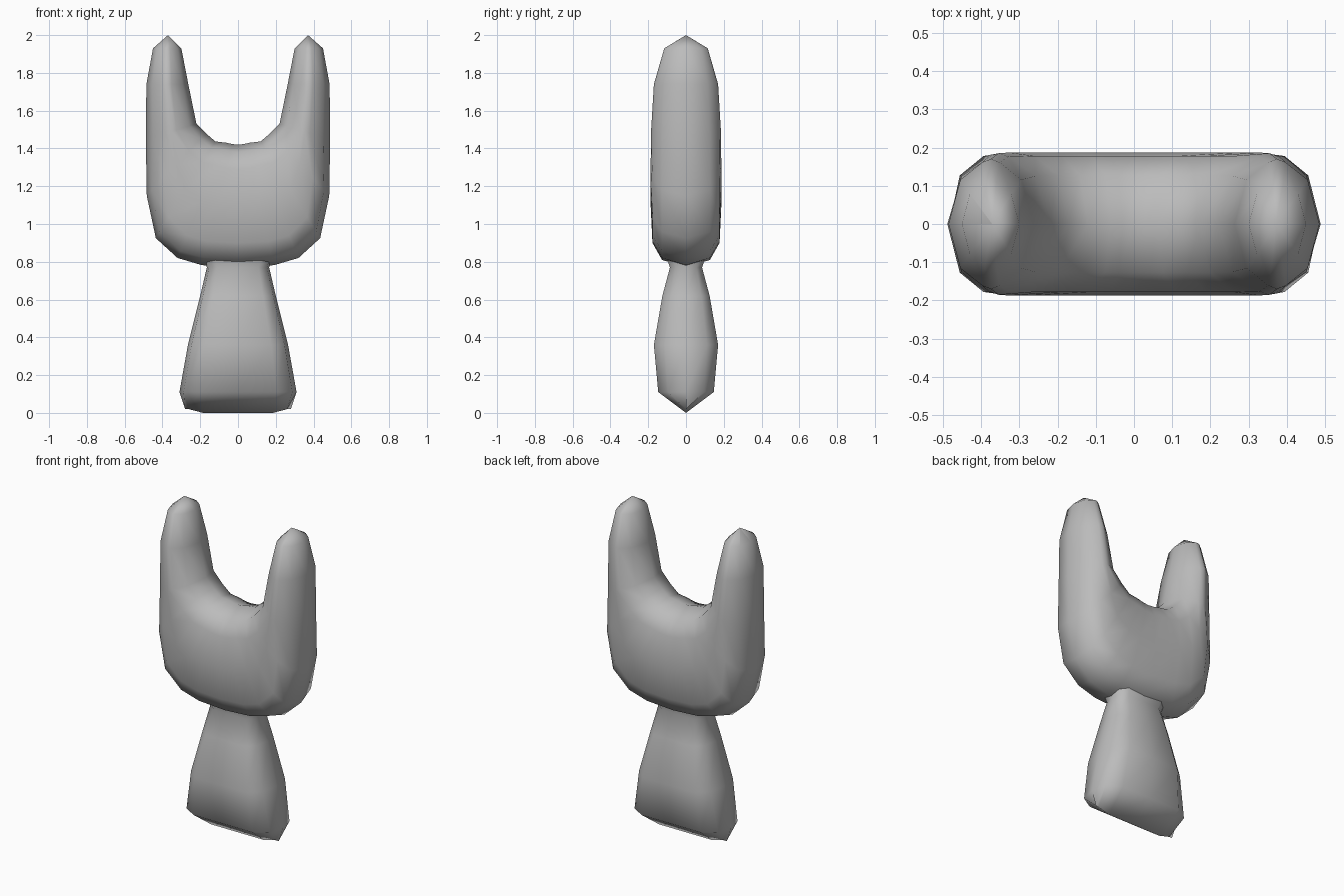
import bpy, bmesh
from mathutils import Vector

default = bpy.data.objects.get("Cube")
if default:
    bpy.data.objects.remove(default, do_unlink=True)

grey = bpy.data.materials.new("plain grey")
grey.use_nodes = True
colour = (0.5, 0.5, 0.5, 1)
grey.diffuse_color = colour
grey.node_tree.nodes["Principled BSDF"].inputs["Base Color"].default_value = colour


def loft(name, rings):
    """Skin closed rings of equal length into one smooth part."""
    bm = bmesh.new()
    rows = [[bm.verts.new(p) for p in ring] for ring in rings]
    n = len(rows[0])
    for a, b in zip(rows, rows[1:]):
        for i in range(n):
            j = (i + 1) % n
            bm.faces.new((a[i], a[j], b[j], b[i]))
    bmesh.ops.remove_doubles(bm, verts=bm.verts, dist=0.0005)
    bmesh.ops.recalc_face_normals(bm, faces=bm.faces)
    for f in bm.faces:
        f.smooth = True
    mesh = bpy.data.meshes.new(name)
    bm.to_mesh(mesh)
    bm.free()
    mesh.materials.append(grey)
    obj = bpy.data.objects.new(name, mesh)
    bpy.context.scene.collection.objects.link(obj)
    return obj


def fork_ring(outer, inner, depth):
    """Rounded section across the fork, from its outer to its inner edge."""
    outer, inner = Vector((outer[0], 0, outer[1])), Vector((inner[0], 0, inner[1]))
    width = (inner - outer).length
    a, b = min(0.04, 0.14 * width), min(0.13, 0.4 * width)
    half = [(a, 0.68), (b, 0.95), (width / 2, 1), (width - b, 0.95), (width - a, 0.68)]
    section = [(0, 0)] + half + [(width, 0)] + [(s, -d) for s, d in reversed(half)]
    along = (inner - outer).normalized()
    return [outer + along * s + Vector((0, d * depth, 0)) for s, d in section]


# Two-pronged fork: outer edge, inner edge and half depth, tip to middle
stations = [
    ((0.37, 2.0), (0.371, 2.0), 0.0),
    ((0.45, 1.93), (0.30, 1.93), 0.115),
    ((0.485, 1.74), (0.263, 1.74), 0.17),
    ((0.488, 1.45), (0.22, 1.53), 0.185),
    ((0.483, 1.15), (0.17, 1.48), 0.187),
    ((0.435, 0.925), (0.12, 1.437), 0.187),
    ((0.32, 0.82), (0.06, 1.43), 0.187),
    ((0.19, 0.782), (0.03, 1.423), 0.187),
    ((0, 0.77), (0, 1.42), 0.187),
]
right = [((-o[0], o[1]), (-i[0], i[1]), d) for o, i, d in stations[-2::-1]]
loft("forked_head", [fork_ring(*s) for s in stations + right])


def handle_ring(z, w, d):
    """Flat section with chamfered sides; the foot ridge lifts at its ends."""
    quarter = [(w, 0), (0.93 * w, 0.65 * d), (0.66 * w, d), (0, d)]
    back = quarter + [(-x, y) for x, y in quarter[2::-1]]
    ring = back + [(x, -y) for x, y in back[-2:0:-1]]
    return [(x, y, z + (0.02 if z == 0 and abs(x) > 0.2 else 0)) for x, y in ring]


# Flared handle: height, half width, half depth
profile = [(0, 0.28, 0), (0.11, 0.31, 0.147), (0.36, 0.265, 0.17), (0.62, 0.2, 0.125),
           (0.77, 0.165, 0.085), (0.84, 0.19, 0.11)]
loft("handle", [handle_ring(*p) for p in profile])
